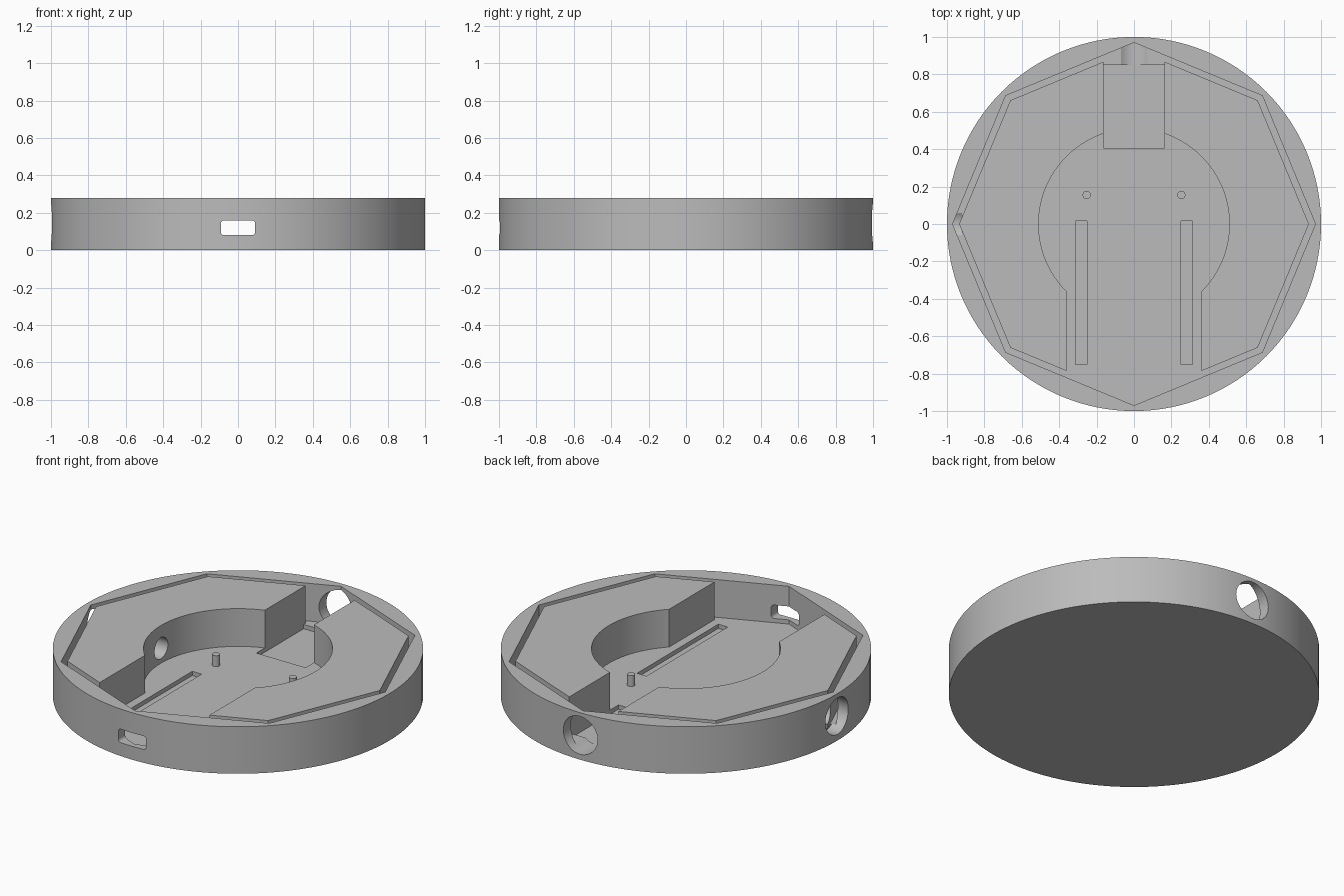
import bpy, bmesh, math
from mathutils import Matrix, Vector

if "Cube" in bpy.data.objects:
    bpy.data.objects.remove(bpy.data.objects["Cube"], do_unlink=True)

HEIGHT, FLOOR, POCKET = 0.28, 0.055, 0.03
HOLE_Z = 0.145

grey = bpy.data.materials.new("plain grey")
grey.use_nodes = True
grey.diffuse_color = (0.5, 0.5, 0.5, 1)
grey.node_tree.nodes["Principled BSDF"].inputs["Base Color"].default_value = (0.5, 0.5, 0.5, 1)


def make(name, bm):
    mesh = bpy.data.meshes.new(name)
    bm.to_mesh(mesh)
    bm.free()
    mesh.materials.append(grey)
    obj = bpy.data.objects.new(name, mesh)
    bpy.context.collection.objects.link(obj)
    return obj


def prism(name, radius, z0, z1, sides=128, x=0, y=0):
    """Upright prism with a corner on +x."""
    bm = bmesh.new()
    bmesh.ops.create_cone(bm, cap_ends=True, segments=sides, radius1=radius,
                          radius2=radius, depth=z1 - z0)
    first = max(bm.verts, key=lambda v: v.co.x).co
    turn = Matrix.Rotation(-math.atan2(first.y, first.x), 4, "Z")
    bm.transform(Matrix.Translation((x, y, (z0 + z1) / 2)) @ turn)
    return make(name, bm)


def box(name, x0, x1, y0, y1, z0, z1):
    bm = bmesh.new()
    bmesh.ops.create_cube(bm, size=1)
    centre = Vector((x0 + x1, y0 + y1, z0 + z1)) / 2
    bm.transform(Matrix.Translation(centre) @ Matrix.Diagonal((x1 - x0, y1 - y0, z1 - z0, 1)))
    return make(name, bm)


def bore(name, radius, axis, start, end):
    """Level cylinder along x or y at the height of the holes."""
    bm = bmesh.new()
    bmesh.ops.create_cone(bm, cap_ends=True, segments=48, radius1=radius,
                          radius2=radius, depth=abs(end - start))
    middle = (start + end) / 2
    spot = (middle, 0, HOLE_Z) if axis == "X" else (0, middle, HOLE_Z)
    turn = Matrix.Rotation(math.pi / 2, 4, "Y" if axis == "X" else "X")
    bm.transform(Matrix.Translation(spot) @ turn)
    return make(name, bm)


def cut(body, *cutters):
    bpy.context.view_layer.objects.active = body
    for cutter in cutters:
        mod = body.modifiers.new("cut", "BOOLEAN")
        mod.operation, mod.solver, mod.object = "DIFFERENCE", "EXACT", cutter
        bpy.ops.object.modifier_apply(modifier=mod.name)
        bpy.data.objects.remove(cutter, do_unlink=True)


def smooth(obj):
    bpy.ops.object.select_all(action="DESELECT")
    obj.select_set(True)
    bpy.context.view_layer.objects.active = obj
    bpy.ops.object.shade_smooth_by_angle(angle=math.radians(30))


# Rounded port opening in the front wall
port = box("port_cutter", -0.092, 0.092, -1.1, -0.88, 0.08, 0.16)
bm = bmesh.new()
bm.from_mesh(port.data)
along_y = [e for e in bm.edges
           if abs(e.verts[0].co.y - e.verts[1].co.y) > 0.1]
bmesh.ops.bevel(bm, geom=along_y, offset=0.018, segments=4, profile=0.5, affect="EDGES")
bm.to_mesh(port.data)
bm.free()

# Round case with an eight-sided cavity, floor pockets and wall holes
case = prism("case", 1, 0, HEIGHT)
cut(case,
    prism("cavity", 0.97, FLOOR, 0.5, sides=8),
    box("connector_pocket", -0.162, 0.162, 0.405, 0.85, POCKET, 0.2),
    bore("back_hole", 0.113, "Y", 0.84, 1.1),
    bore("side_hole", 0.108, "X", -1.1, -0.92),
    port)
for side in (-1, 1):
    edges = sorted((side * 0.25, side * 0.312))
    cut(case, box("floor_slot", *edges, -0.75, 0.015, POCKET, 0.2))
smooth(case)

# Raised inner block, open to the front and back
block = prism("inner_block", 0.935, FLOOR, HEIGHT, sides=8)
cut(block,
    prism("round_well", 0.51, 0, 0.5),
    box("back_channel", -0.162, 0.162, 0.2, 1.1, 0, 0.5),
    box("front_channel", -0.362, 0.362, -1.1, -0.2, 0, 0.5),
    bore("cable_hole", 0.063, "X", -1.1, -0.3))
smooth(block)

# Locating pins
for name, x in (("left_pin", 0.253), ("right_pin", -0.253)):
    smooth(prism(name, 0.022, FLOOR - 0.01, 0.12, sides=24, x=x, y=0.155))
